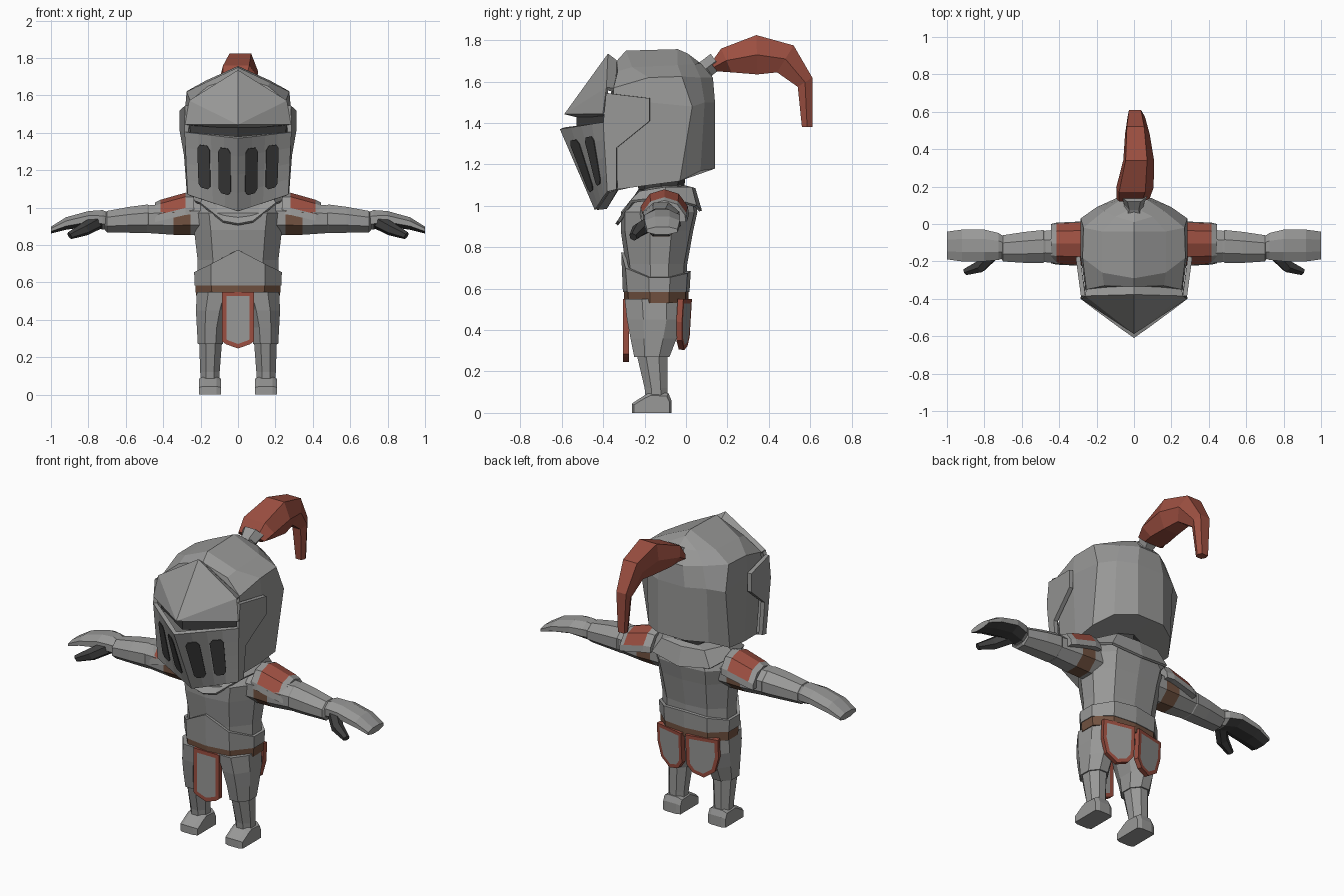
import bpy, bmesh, math
from mathutils import Vector

if "Cube" in bpy.data.objects:
    bpy.data.objects.remove(bpy.data.objects["Cube"])


def material(name, rgb):
    m = bpy.data.materials.new(name)
    m.diffuse_color = (*rgb, 1)
    m.use_nodes = True
    m.node_tree.nodes["Principled BSDF"].inputs["Base Color"].default_value = m.diffuse_color
    return m


STEEL = material("steel", (0.315, 0.315, 0.31))
RED = material("red_cloth", (0.33, 0.078, 0.052))
BROWN = material("brown_leather", (0.168, 0.085, 0.052))
DARK = material("dark_opening", (0.05, 0.05, 0.05))


def finish(name, bm, mats, rule=None, mirror=False, thick=0):
    """Mirror, merge, colour by rule and link a mesh."""
    if mirror:
        dup = bmesh.ops.duplicate(bm, geom=bm.verts[:] + bm.edges[:] + bm.faces[:])["geom"]
        for v in dup:
            if isinstance(v, bmesh.types.BMVert):
                v.co.x = -v.co.x
        bmesh.ops.reverse_faces(bm, faces=[f for f in dup if isinstance(f, bmesh.types.BMFace)])
    bmesh.ops.remove_doubles(bm, verts=bm.verts[:], dist=1e-4)
    bmesh.ops.recalc_face_normals(bm, faces=bm.faces[:])
    bm.normal_update()
    if rule:
        for f in bm.faces:
            f.material_index = rule(f.calc_center_median(), f.normal)
    me = bpy.data.meshes.new(name)
    bm.to_mesh(me)
    bm.free()
    for m in mats:
        me.materials.append(m)
    ob = bpy.data.objects.new(name, me)
    bpy.context.collection.objects.link(ob)
    if thick:
        mod = ob.modifiers.new("thickness", "SOLIDIFY")
        mod.thickness, mod.offset = thick, 0
    return ob


def skin(name, rings, mats, rule=None, closed=True, mirror=False, caps=True, thick=0):
    """Loft quads through a list of point rings."""
    bm = bmesh.new()
    rows = [[bm.verts.new(p) for p in r] for r in rings]
    n = len(rows[0])
    for a, b in zip(rows, rows[1:]):
        for i in range(n if closed else n - 1):
            j = (i + 1) % n
            bm.faces.new((a[i], a[j], b[j], b[i]))
    if caps:
        bm.faces.new(rows[0])
        bm.faces.new(rows[-1])
    return finish(name, bm, mats, rule, mirror, thick)


def plates(name, polys, mats, mirror=True, thick=0.0):
    """Separate polygons merged into a sheet."""
    bm = bmesh.new()
    for p in polys:
        bm.faces.new([bm.verts.new(c) for c in p])
    return finish(name, bm, mats, None, mirror, thick)


def ellipse(c, u, v, sides, turn=0.0):
    c, u, v = Vector(c), Vector(u), Vector(v)
    return [c + u * math.cos(turn + math.tau * i / sides) + v * math.sin(turn + math.tau * i / sides)
            for i in range(sides)]


# Helmet shell: half rings from front centre round to back centre
base = [(0, -.35, 1.07), (.24, -.33, 1.08), (.265, -.18, 1.10), (.27, -.03, 1.12),
        (.2, .07, 1.17), (.09, .14, 1.18), (0, .14, 1.18)]
skin("helmet", [
    base,
    [(0, -.37, 1.48), (.26, -.35, 1.48), (.285, -.18, 1.50), (.285, .03, 1.48), (.2, .09, 1.50), (.09, .14, 1.50), (0, .14, 1.50)],
    [(0, -.36, 1.56), (.255, -.35, 1.57), (.275, -.18, 1.62), (.27, -.02, 1.625), (.16, .07, 1.62), (.07, .13, 1.62), (0, .13, 1.62)],
    [(0, -.335, 1.70), (.16, -.33, 1.65), (.17, -.26, 1.67), (.17, -.04, 1.68), (.1, .04, 1.685), (.04, .07, 1.69), (0, .07, 1.69)],
    [(0, -.335, 1.70), (0, -.335, 1.70), (0, -.29, 1.75), (0, -.04, 1.757), (0, .01, 1.735), (0, .07, 1.69), (0, .07, 1.69)],
], [STEEL], closed=False, mirror=True, caps=False)
plates("helmet_base", [base], [STEEL])

# Upper visor with pointed brim
peak, cheek, brim, tip = (0, -.375, 1.725), (.255, -.38, 1.565), (.278, -.395, 1.452), (0, -.578, 1.447)
plates("upper_visor", [[peak, cheek, tip], [cheek, brim, tip], [peak, (0, -.335, 1.69), (.25, -.35, 1.56), cheek],
                       [brim, (.262, -.345, 1.45), (0, -.49, 1.43), tip]], [STEEL], thick=.022)

# Lower visor: ruled face plate and side plate to the pivot
TIP, TOP, LOW, CHIN = [Vector(p) for p in
                       ((0, -.598, 1.375), (.275, -.395, 1.405), (.26, -.372, 1.07), (0, -.43, .985))]


def face_point(u, v):
    return CHIN.lerp(LOW, u).lerp(TIP.lerp(TOP, u), v)


N = 4
front = [[face_point((i + a) / N, (j + b) / N) for a, b in ((0, 0), (1, 0), (1, 1), (0, 1))]
         for i in range(N) for j in range(N)]
side = [face_point(1, j / N) for j in range(N + 1)] + [
    Vector(p) for p in ((.272, -.385, 1.545), (.30, -.175, 1.52), (.30, -.175, 1.41),
                        (.277, -.335, 1.28), (.262, -.335, 1.08))]
plates("lower_visor", front + [side], [STEEL], thick=.024)
plates("chin_edge", [[CHIN, LOW, (.24, -.33, 1.085), (0, -.385, .99)],
                     [(0, -.385, .99), (.24, -.33, 1.085), (0, -.33, 1.08)]], [STEEL], thick=.01)

# Breathing slots and the dark sight gap
slots = []
for cu in (.235, .645):
    outline = [(-.12, .24), (-.07, .19), (.07, .19), (.12, .24), (.12, .78), (.07, .84), (-.07, .84), (-.12, .78)]
    slots.append([face_point(cu + a, b) + Vector((.009, -.015, -.004)) for a, b in outline])
plates("breathing_slots", slots, [DARK], thick=.004)
skin("sight_gap", [[(0, -.53, z), (.255, -.365, z), (.255, -.34, z), (0, -.33, z)] for z in (1.37, 1.455)],
     [DARK], mirror=True)

# Plume socket and curved plume
skin("plume_socket", [
    ellipse((0, .05, 1.56), (.11, 0, 0), (0, -.075, .11), 6),
    ellipse((0, .10, 1.665), (.05, 0, 0), (0, -.03, .04), 6),
    ellipse((0, .145, 1.70), (.07, 0, 0), (0, -.03, .04), 6)], [STEEL])
plume = []
for x, w, outer, inner in (
        (-.005, .088, (.12, 1.69), (.15, 1.65)), (.005, .10, (.17, 1.76), (.22, 1.645)),
        (.025, .082, (.34, 1.825), (.345, 1.635)), (.018, .066, (.52, 1.775), (.44, 1.645)),
        (.012, .046, (.61, 1.62), (.54, 1.575)), (.01, .03, (.61, 1.38), (.56, 1.38))):
    o, i = Vector((x, *outer)), Vector((x, *inner))
    side_v = Vector((w, 0, 0))
    plume.append([o - side_v * .85, o + side_v * .55, o.lerp(i, .5) + side_v,
                  i + side_v * .6, i - side_v * .6, o.lerp(i, .5) - side_v])
skin("plume", plume, [RED])

# Dark neck lining
skin("neck", [ellipse((0, -.12, z), (r, 0, 0), (0, r, 0), 8) for z, r in ((1.02, .15), (1.08, .11), (1.16, .12))], [DARK])


def body_ring(z, w, f, b):
    """Half ring of the trunk at one height."""
    return [(0, f, z), (w * .62, f + .02, z), (w, f * .6 + b * .4, z), (w, f * .3 + b * .7, z),
            (w * .62, b - .015, z), (0, b, z)]


# Trunk, belt and waist plate
skin("trunk", [body_ring(*r) for r in (
    (.50, .215, -.285, .0), (.60, .215, -.285, .0), (.72, .216, -.292, .006), (.88, .235, -.315, .035),
    (.97, .25, -.315, .055), (1.05, .2, -.25, .04), (1.08, .1, -.2, .02))], [STEEL], closed=False, mirror=True)
skin("belt", [body_ring(.53, .225, -.298, .012), body_ring(.585, .228, -.30, .012)],
     [BROWN], closed=False, mirror=True)
lower, upper = body_ring(.585, .224, -.296, .008), body_ring(.66, .226, -.304, .014)
for i, z in enumerate((.775, .70, .655, .655, .675, .685)):
    upper[i] = (*upper[i][:2], z)
skin("waist_plate", [lower, upper], [STEEL], closed=False, mirror=True, caps=False, thick=.018)

# Collar plate
skin("collar", [
    [(0, -.335, .91), (.08, -.325, .925), (.2, -.265, 1.02), (.25, -.1, 1.04), (.19, .045, 1.0), (0, .07, .975)],
    [(0, -.30, .955), (.08, -.29, .965), (.18, -.22, 1.065), (.2, -.1, 1.085), (.14, .025, 1.085), (0, .04, 1.08)],
    [(0, -.2, 1.0), (.06, -.2, 1.02), (.1, -.18, 1.08), (.1, -.1, 1.09), (.08, 0, 1.09), (0, 0, 1.09)],
], [STEEL], closed=False, mirror=True, caps=False, thick=.015)

# Shoulder plates with red panels
arc = [(-.11, -.01), (-.105, .025), (-.065, .08), (0, .10), (.065, .08), (.105, .025), (.11, -.01)]
skin("shoulder_plates", [[(x, -.105 + a * s, z + b * s) for a, b in arc] for x, z, s in (
    (.235, .975, 1.0), (.28, .972, 1.08), (.415, .94, 1.02), (.445, .932, .95))], [STEEL, RED],
    rule=lambda c, n: int(.29 < abs(c.x) < .41 and c.z > .985 and n.z > .05), mirror=True)


def arm_rings(data):
    return [ellipse((x, y, z), (0, ry, 0), (0, 0, rz), 8, math.pi / 8) for x, y, z, ry, rz in data]


# Arms with leather at the armpits, forearm guards, hands with dark palms, thumbs
skin("upper_arms", arm_rings([(.20, -.12, .945, .105, .10), (.255, -.12, .945, .105, .10),
                              (.345, -.12, .94, .105, .092), (.48, -.12, .938, .09, .08)]), [STEEL, BROWN],
     rule=lambda c, n: int(.26 < abs(c.x) < .34 and c.z < .955 and n.z < .2), mirror=True)
skin("forearms", arm_rings([(.465, -.12, .94, .08, .075), (.485, -.12, .94, .095, .083),
                            (.58, -.125, .935, .09, .075), (.70, -.13, .925, .076, .062),
                            (.71, -.13, .925, .06, .05)]), [STEEL], mirror=True)
skin("hands", arm_rings([(.695, -.125, .93, .062, .05), (.725, -.12, .935, .078, .056),
                         (.80, -.115, .94, .092, .045), (.92, -.115, .915, .092, .036),
                         (1.0, -.115, .88, .08, .02)]), [STEEL, DARK],
     rule=lambda c, n: int(n.z < -.6 and abs(c.x) > .72), mirror=True)
skin("thumbs", [ellipse(c, (r * .5, -r * .3, r), (r * .5, r, 0), 6) for c, r in (
    ((.755, -.16, .92), .035), ((.82, -.225, .885), .032), ((.90, -.255, .85), .018))], [DARK], mirror=True)


def leg_ring(z, x0, x1, y0, y1):
    cx, cy, w, d = (x0 + x1) / 2, (y0 + y1) / 2, (x1 - x0) / 2, (y1 - y0) / 2
    k = 1.082
    return ellipse((cx, cy, z), (w * k, 0, 0), (0, d * k, 0), 8, math.pi / 8)


# Legs: thighs, shins and feet
skin("thighs", [leg_ring(*r) for r in ((.27, .08, .215, -.25, -.08), (.36, .07, .22, -.268, -.045),
                                       (.45, .045, .225, -.285, -.015), (.55, .01, .22, -.296, -.01))],
     [STEEL], mirror=True)
skin("shins", [leg_ring(*r) for r in ((.07, .1, .2, -.195, -.09), (.12, .098, .202, -.20, -.09),
                                      (.29, .085, .208, -.24, -.088))], [STEEL], mirror=True)
foot = [(-.262, 0), (-.262, .045), (-.20, .085), (-.17, .10), (-.085, .095), (-.07, .06), (-.07, 0)]
skin("feet", [[(x, y * s - .165 * (1 - s), z * t) for y, z in foot] for x, s, t in (
    (.092, .9, .85), (.115, 1, 1), (.185, 1, 1), (.208, .9, .85))], [STEEL], mirror=True)


def cloth(name, points, border, mirror):
    """Steel-coloured flap with an inset red border."""
    bm = bmesh.new()
    f = bm.faces.new([bm.verts.new(p) for p in points])
    bm.normal_update()
    for rim in bmesh.ops.inset_individual(bm, faces=[f], thickness=border, use_even_offset=True)["faces"]:
        rim.material_index = 1
    f.material_index = 0
    finish(name, bm, [STEEL, RED], None, mirror, .028)


# Front flap and paired back flaps
cloth("front_flap", [(x, -.29, z) for x, z in (
    (-.085, .55), (-.085, .285), (-.065, .27), (0, .247), (.065, .27), (.085, .285), (.085, .55))], .023, False)
cloth("back_flaps", [(x, .012 - .22 * (x - .02) - .06 * (.53 - z), z) for x, z in (
    (.012, .55), (.012, .37), (.045, .325), (.11, .305), (.175, .35), (.20, .44), (.20, .55))], .021, True)
